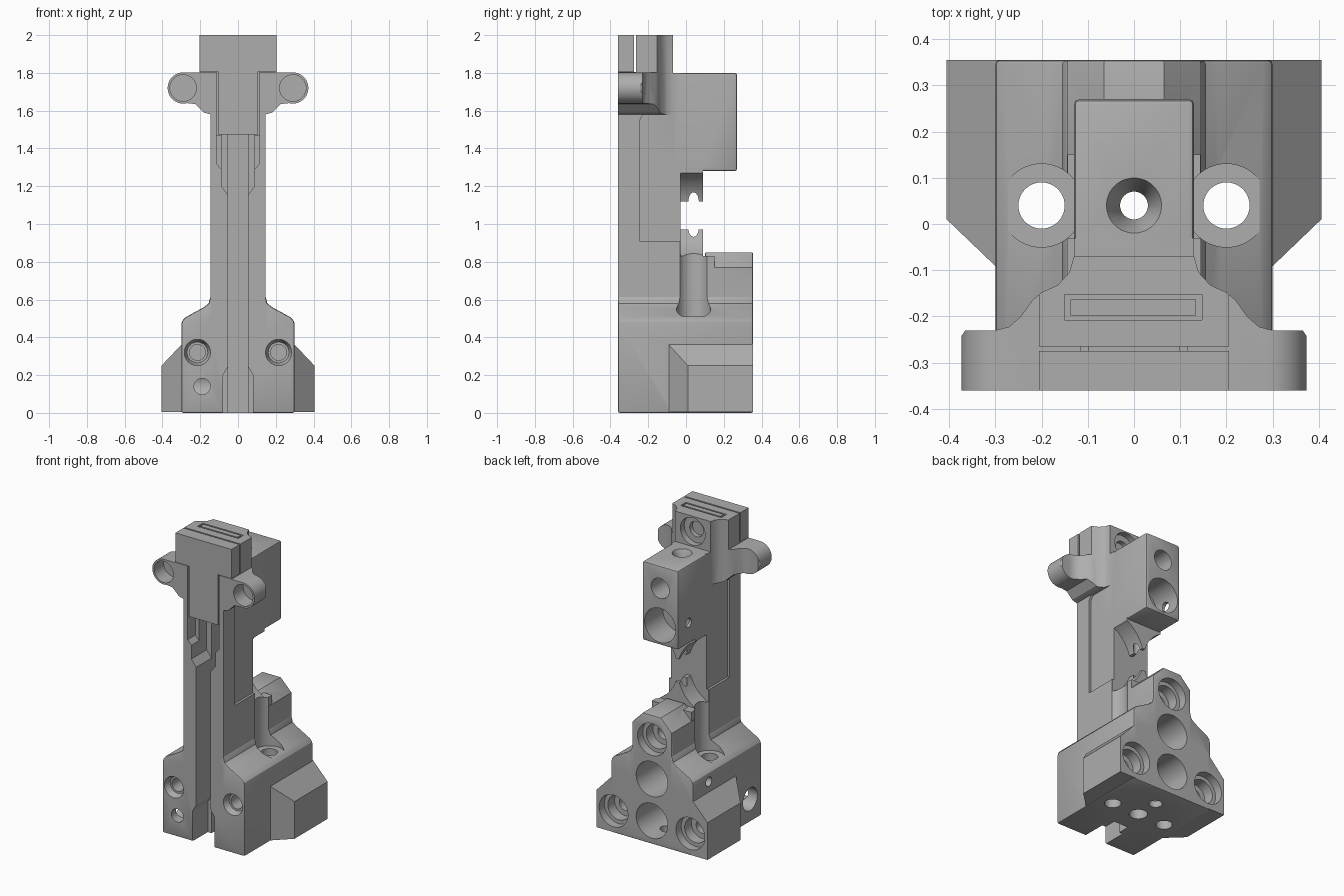
import bpy, bmesh
from math import cos, sin, pi
from mathutils import Vector

if "Cube" in bpy.data.objects:
    bpy.data.objects.remove(bpy.data.objects["Cube"])

grey = bpy.data.materials.new("plain_grey")
grey.use_nodes = True
colour = (0.42, 0.42, 0.42, 1)
grey.diffuse_color = colour
grey.node_tree.nodes["Principled BSDF"].inputs["Base Color"].default_value = colour


def place(axis, u, v, w):
    """Map profile coordinates (u, v) and depth w onto x, y, z."""
    return Vector({"x": (w, u, v), "y": (u, w, v), "z": (u, v, w)}[axis])


def finish(name, bm, bevel=0):
    bmesh.ops.recalc_face_normals(bm, faces=bm.faces)
    if bevel:
        sharp = [e for e in bm.edges if e.calc_face_angle(0) > 0.9]
        bmesh.ops.bevel(bm, geom=sharp, offset=bevel, segments=2,
                        profile=0.5, affect="EDGES")
    mesh = bpy.data.meshes.new(name)
    bm.to_mesh(mesh)
    bm.free()
    mesh.materials.append(grey)
    obj = bpy.data.objects.new(name, mesh)
    bpy.context.scene.collection.objects.link(obj)
    return obj


def loft(name, axis, ends, bevel=0):
    """Solid between two matching outlines, given as (depth, points)."""
    bm = bmesh.new()
    a, b = [[bm.verts.new(place(axis, u, v, w)) for u, v in pts] for w, pts in ends]
    bm.faces.new(a)
    bm.faces.new(b)
    for i in range(len(a)):
        j = (i + 1) % len(a)
        bm.faces.new((a[i], a[j], b[j], b[i]))
    return finish(name, bm, bevel)


def prism(name, axis, pts, lo, hi, bevel=0):
    return loft(name, axis, [(lo, pts), (hi, pts)], bevel)


def box(name, x, y, z, bevel=0):
    return prism(name, "z", [(x[0], y[0]), (x[1], y[0]), (x[1], y[1]), (x[0], y[1])], *z, bevel)


def circle(u, v, r, n=48):
    return [(u + r * cos(2 * pi * i / n), v + r * sin(2 * pi * i / n)) for i in range(n)]


def rod(axis, u, v, lo, hi, r, r2=None):
    return loft("bore_cutter", axis, [(lo, circle(u, v, r)), (hi, circle(u, v, r2 or r))])


def mirrored(pts):
    return pts + [(-u, v) for u, v in reversed(pts)]


def combine(obj, other, operation):
    mod = obj.modifiers.new("combine", "BOOLEAN")
    mod.operation, mod.object, mod.solver = operation, other, "EXACT"
    bpy.context.view_layer.objects.active = obj
    bpy.ops.object.modifier_apply(modifier=mod.name)
    bpy.data.objects.remove(other)


def cut(obj, *cutters):
    for c in cutters:
        combine(obj, c, "DIFFERENCE")


# Base with rounded shoulders
shoulder = [(0.3, 0), (0.3, 0.46), (0.297, 0.485), (0.28, 0.505), (0.18, 0.56),
            (0.155, 0.58), (0.145, 0.62)]
body = prism("mount_body", "y", mirrored(shoulder), -0.36, 0.355, 0.01)

# Rear tower with chamfered top
tower = prism("rear_tower", "y", mirrored([(0.145, 0.4), (0.145, 0.77), (0.065, 0.85)]),
              0.1, 0.355, 0.008)
saddle = box("tower_saddle", (-0.144, 0.144), (-0.1, 0.15), (0.4, 0.83))

# Column: wide low part, thin front flange, and the slim part carrying the head
lower_column = box("lower_column", (-0.145, 0.145), (-0.36, -0.03), (0.4, 0.91))
flange = prism("front_flange", "x", [(-0.36, 0.5), (-0.245, 0.5), (-0.245, 1.55), (-0.22, 1.59),
               (-0.36, 1.59)], -0.145, 0.145)
column = box("upper_column", (-0.13, 0.13), (-0.355, -0.03), (0.5, 1.8))
head = box("rear_head", (-0.13, 0.13), (-0.2, 0.27), (1.28, 1.8), 0.012)

# Notched rib bridging tower and head
rib = box("notched_rib", (-0.13, 0.13), (-0.06, 0.09), (0.8, 1.3))
cut(rib, *[rod("y", s * 0.25, 1.05, -0.03, 0.2, 0.25) for s in (-1, 1)],
    box("gap_cutter", (-0.2, 0.2), (-0.03, 0.2), (0.97, 1.12)))

# Clamp: plan with S-curved flanks intersected with the eared front outline
plan = [(0.375, -0.36), (0.375, -0.245), (0.365, -0.23), (0.3, -0.23), (0.27, -0.222),
        (0.245, -0.2), (0.22, -0.165), (0.2, -0.148), (0.165, -0.132), (0.14, -0.105),
        (0.13, -0.07)]
ear = [(0.29 + 0.083 * cos(a * pi / 12), 1.72 + 0.083 * sin(a * pi / 12)) for a in range(-7, 7)]
outline = [(0.145, 1.5), (0.145, 1.58), (0.18, 1.59), (0.225, 1.635)] + ear + [
    (0.205, 1.803), (0.205, 2.0)]
clamp = prism("eared_clamp", "z", mirrored(plan), 1.58, 2.1)
combine(clamp, prism("clamp_outline", "y", mirrored(outline), -0.5, 0.1), "INTERSECT")

for part in (tower, saddle, lower_column, flange, column, head, rib, clamp):
    combine(body, part, "UNION")

# Vertical clearance bores beside the column
for s in (-1, 1):
    cut(body, rod("z", s * 0.2, 0.04, 0.51, 1.1, 0.09), rod("z", s * 0.2, 0.04, -0.1, 0.6, 0.05))

# Side wings with sloped corners
for s in (-1, 1):
    bm = bmesh.new()
    for x, y, z in ((0.28, -0.11, 0.382), (0.405, 0.01, 0.25)):
        for yy in (y, 0.355):
            for zz in (0.005, z):
                bm.verts.new((s * x, yy, zz))
    bmesh.ops.convex_hull(bm, input=bm.verts)
    combine(body, finish("side_wing", bm), "UNION")

# Axial hole, countersink and underside holes
cut(body, rod("z", 0, 0.04, -0.1, 2.1, 0.03), rod("z", 0, 0.04, 1.74, 1.801, 0.03, 0.06),
    rod("z", 0, 0.04, -0.1, 0.08, 0.055), rod("z", 0, 0.2, -0.1, 0.1, 0.04))

# Rear bores: three counterbored screw holes and two round pockets
for x, z in ((0, 0.69), (0.28, 0.145), (-0.28, 0.145)):
    cut(body, rod("y", x, z, 0.3, 0.4, 0.105), rod("y", x, z, 0.23, 0.4, 0.08),
        rod("y", x, z, 0.1, 0.4, 0.045))
for z, depth in ((0.43, 0.1), (0.155, 0.05)):
    cut(body, rod("y", 0, z, depth, 0.4, 0.115))

# Head bores and the counterbore above the head
cut(body, rod("y", 0, 1.41, 0.08, 0.4, 0.113), rod("y", 0, 1.654, 0.1, 0.4, 0.066),
    rod("x", 0.16, 1.42, -0.2, 0, 0.03),
    rod("y", 0, 1.9, -0.11, 0.0, 0.09), rod("y", 0, 1.9, -0.14, 0.0, 0.05))

# Front countersunk holes, ear sockets and the side access bores
for s in (-1, 1):
    cut(body, rod("y", s * 0.215, 0.32, -0.361, -0.32, 0.07, 0.055),
        rod("y", s * 0.215, 0.32, -0.4, -0.1, 0.042),
        rod("y", s * 0.29, 1.72, -0.4, -0.26, 0.07))
cut(body, rod("y", -0.19, 0.14, -0.4, -0.24, 0.043), rod("x", -0.24, 0.15, -0.4, -0.13, 0.075),
    rod("x", 0.19, 0.43, -0.4, -0.2, 0.03))

# Front channel: narrow deep slot with wider ends
cut(body, box("slot_cutter", (-0.053, 0.053), (-0.5, -0.12), (-0.1, 1.48)),
    prism("upper_slot_cutter", "y", mirrored([(0.05, 1.15), (0.088, 1.2), (0.088, 1.48)]), -0.5, -0.2),
    prism("mouth_cutter", "y", mirrored([(0.088, 1.29), (0.115, 1.32), (0.115, 1.48)]), -0.5, -0.28),
    prism("lower_slot_cutter", "y", mirrored([(0.08, -0.1), (0.08, 0.2), (0.05, 0.25)]), -0.5, -0.2))

# Seat for the front insert, and the rectangular groove in the top
groove = box("groove_cutter", (-0.15, 0.147), (-0.208, -0.153), (1.96, 2.1))
cut(groove, box("groove_core", (-0.137, 0.134), (-0.198, -0.163), (1.9, 2.2)))
cut(body, box("seat_cutter", (-0.25, 0.25), (-0.5, -0.265), (1.805, 2.1)),
    box("pocket_cutter", (-0.115, 0.115), (-0.5, -0.265), (1.47, 1.9)), groove)

# T-shaped front insert
insert = prism("front_insert", "y", mirrored([(0.107, 1.475), (0.107, 1.808), (0.205, 1.808),
               (0.205, 2.0)]), -0.36, -0.275)
tie = box("insert_tie", (-0.1, 0.1), (-0.3, -0.2), (1.5, 1.78))
combine(insert, tie, "UNION")

for obj in (body, insert):
    bpy.ops.object.select_all(action="DESELECT")
    obj.select_set(True)
    bpy.context.view_layer.objects.active = obj
    bpy.ops.object.shade_smooth_by_angle(angle=0.5)
